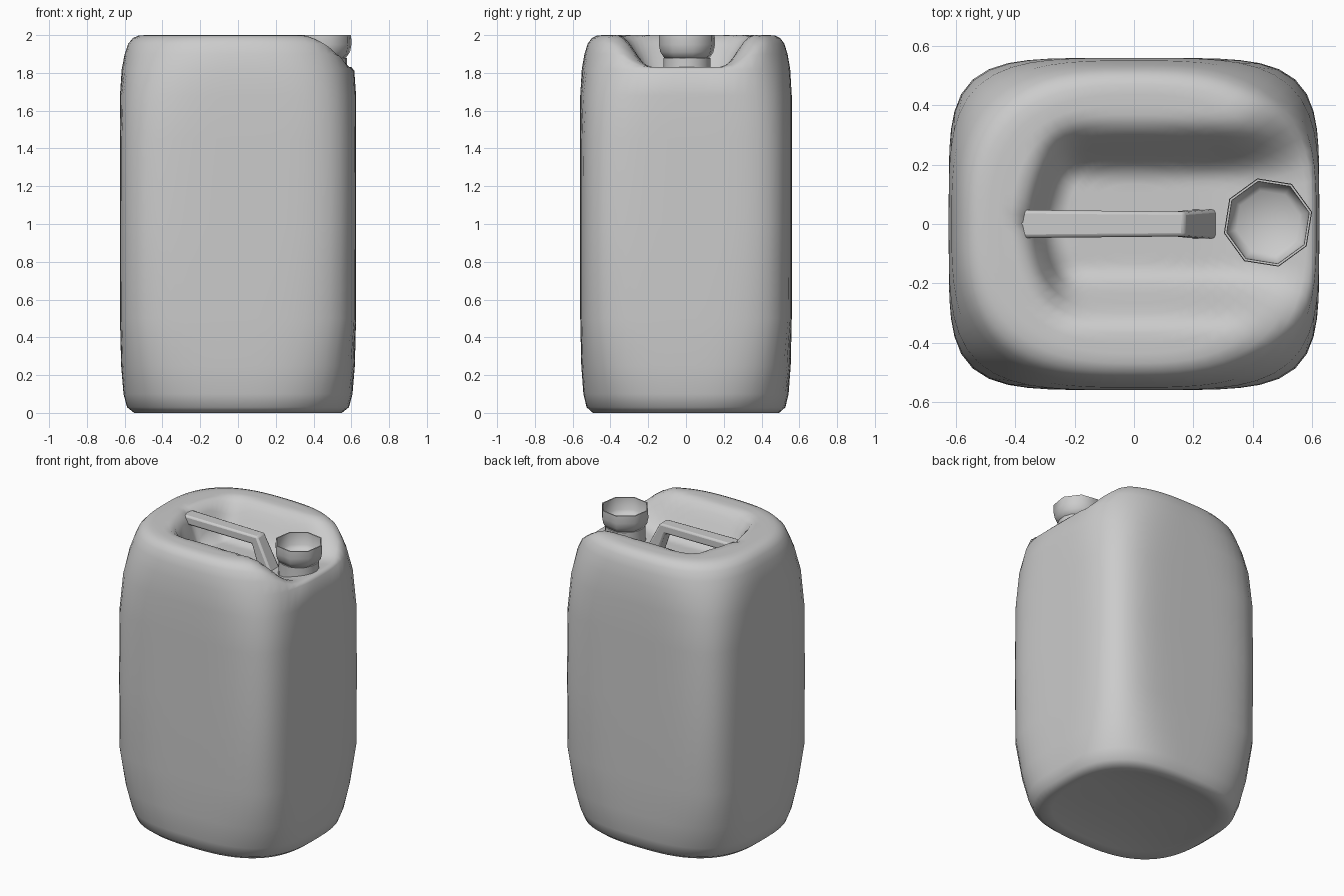
import bpy, bmesh, math

cube = bpy.data.objects.get("Cube")
if cube:
    bpy.data.objects.remove(cube, do_unlink=True)

GREY = (0.6, 0.6, 0.6, 1)
plastic = bpy.data.materials.new("grey_plastic")
plastic.use_nodes = True
plastic.diffuse_color = GREY
plastic.node_tree.nodes["Principled BSDF"].inputs["Base Color"].default_value = GREY

HALF_X, HALF_Y, SEGMENTS = 0.625, 0.56, 72


def step(lo, hi, v):
    t = max(0, min(1, (v - lo) / (hi - lo)))
    return t * t * (3 - 2 * t)


def top_height(x, y):
    """Shoulder that sags to the spout side, with a hand recess open to that side."""
    top = 2 - 0.17 * (max(0, x - 0.33) / 0.27) ** 1.7
    floor = 1.77 + 0.06 * step(0.25, 0.58, x)
    across = 1 - step(0.15, 0.36, abs(y))
    along = step(-0.4, -0.27, x - 0.3 * abs(y))
    return top - max(0, top - floor) * across * along


def loft(name, rings, angle=60):
    """Skin closed rings in order; a ring of one point makes a fan."""
    bm = bmesh.new()
    rows = [[bm.verts.new(p) for p in ring] for ring in rings]
    for a, b in zip(rows, rows[1:]):
        n = max(len(a), len(b))
        for i in range(n):
            j = (i + 1) % n
            quad = [a[i % len(a)], a[j % len(a)], b[j % len(b)], b[i % len(b)]]
            bm.faces.new(list(dict.fromkeys(quad)))
    bmesh.ops.recalc_face_normals(bm, faces=bm.faces)
    mesh = bpy.data.meshes.new(name)
    bm.to_mesh(mesh)
    bm.free()
    obj = bpy.data.objects.new(name, mesh)
    bpy.context.collection.objects.link(obj)
    mesh.materials.append(plastic)
    bpy.ops.object.select_all(action='DESELECT')
    obj.select_set(True)
    bpy.context.view_layer.objects.active = obj
    bpy.ops.object.shade_smooth_by_angle(angle=math.radians(angle))
    return obj


def body_ring(scale, z, power):
    ring = []
    for i in range(SEGMENTS):
        t = math.tau * i / SEGMENTS
        c, s = math.cos(t), math.sin(t)
        r = scale * (abs(c) ** power + abs(s) ** power) ** (-1 / power)
        x, y = HALF_X * r * c, HALF_Y * r * s
        ring.append((x, y, min(z, top_height(x, y))))
    return ring


# Body: scale, height and corner squareness of each level
levels = [(0.5, 0.035, 2.6), (0.78, 0.012, 2.6), (0.88, 0, 2.7), (0.94, 0.03, 2.8),
          (0.97, 0.1, 3), (0.99, 0.25, 3.6), (1, 0.5, 4.8), (1, 1, 5), (1, 1.45, 4.8),
          (1, 1.68, 3.9), (0.985, 1.82, 3.2), (0.96, 1.9, 2.9), (0.93, 1.955, 2.8),
          (0.89, 1.985, 2.7), (0.84, 1.998, 2.6)]
levels += [(0.84 - 0.06 * k, 2, 2.6) for k in range(1, 14)]
body = [[(0, 0, 0.04)]] + [body_ring(*level) for level in levels]
body.append([(0, 0, top_height(0, 0))])
loft("canister_body", body, 80)

# Handle: bar from the rear shoulder, then a leg down to the recess floor
path = [(-0.46, 1.95, 0.05, 0.03, 0), (-0.34, 1.95, 0.047, 0.03, 0),
        (0.15, 1.945, 0.042, 0.03, 0.02), (0.24, 1.74, 0.05, 0.03, 0.035)]
handle = []
for x, z, half_w, half_h, lean in path:
    handle.append([(x + lean * v, half_w * u, z + half_h * v)
                   for u, v in ((-1, -1), (1, -1), (1, 1), (-1, 1))])
bar = loft("carry_handle", handle, 40)
bevel = bar.modifiers.new("soft_edges", 'BEVEL')
bevel.width, bevel.segments = 0.012, 2


# Cap and neck: turned profiles with few sides
def turned(name, profile, centre, sides, angle):
    rings = []
    for r, z in profile:
        count = sides if r else 1
        rings.append([(centre[0] + r * math.cos(math.tau * (i + 0.3) / sides),
                       centre[1] + r * math.sin(math.tau * (i + 0.3) / sides), z)
                      for i in range(count)])
    return loft(name, rings, angle)


SPOUT = (0.452, 0.005)
turned("spout_neck", [(0.13, 1.74), (0.125, 1.83), (0.125, 1.88), (0, 1.88)], SPOUT, 16, 50)
turned("spout_cap", [(0, 1.87), (0.12, 1.875), (0.145, 1.91), (0.153, 1.95), (0.151, 2),
                     (0.143, 2), (0.138, 1.92), (0.11, 1.89), (0, 1.905)], SPOUT, 8, 60)
